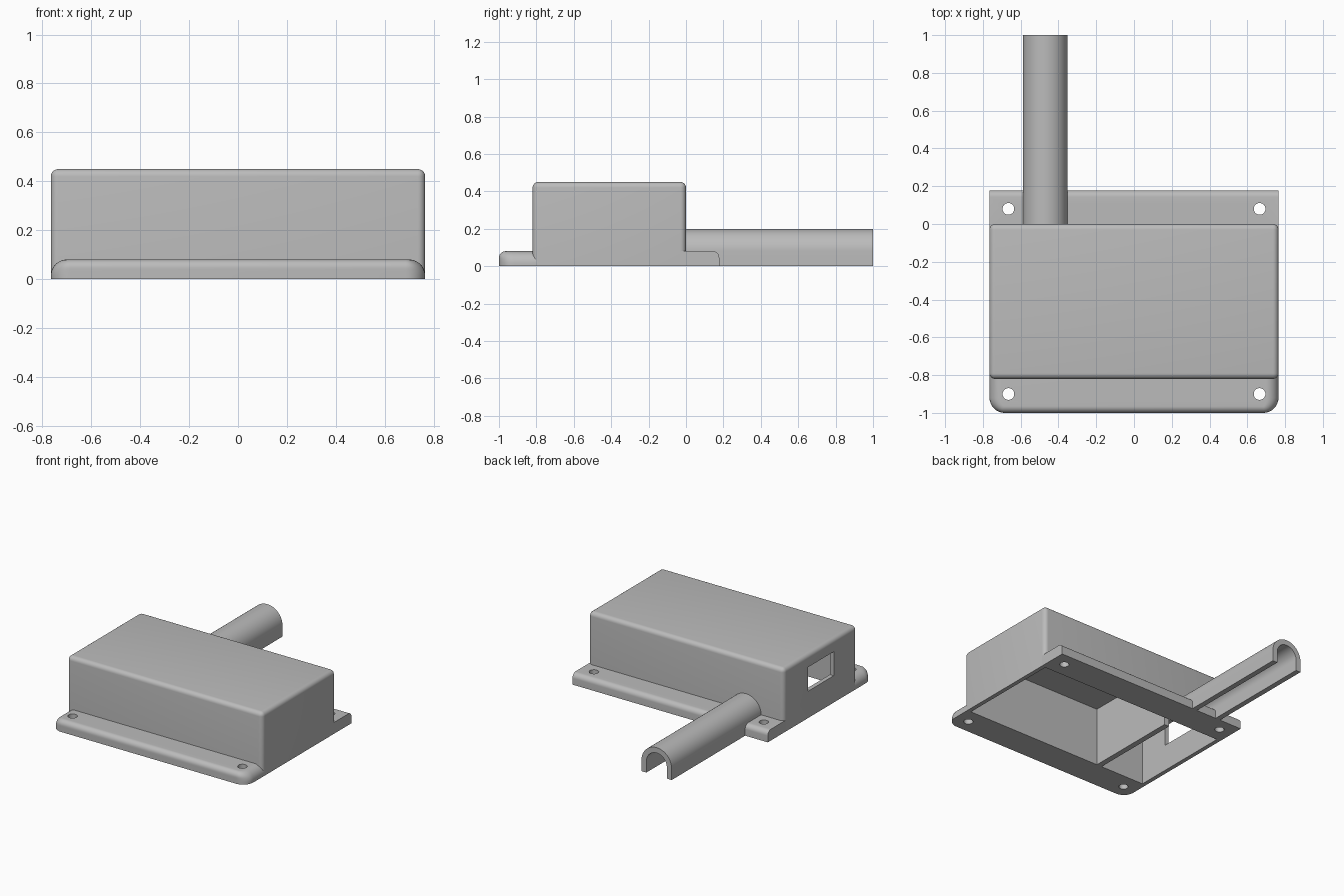
import bpy, bmesh
from math import sin, cos, pi, sqrt

cube = bpy.data.objects.get("Cube")
if cube:
    bpy.data.objects.remove(cube, do_unlink=True)

grey = bpy.data.materials.new("plain grey")
grey.use_nodes = True
COLOUR = (0.5, 0.5, 0.5, 1)
grey.diffuse_color = COLOUR
grey.node_tree.nodes["Principled BSDF"].inputs["Base Color"].default_value = COLOUR

HALF = 0.765      # half width of the case
WALL = 0.03
FLANGE = 0.08     # flange height


def finish(bm, name):
    bmesh.ops.recalc_face_normals(bm, faces=bm.faces)
    mesh = bpy.data.meshes.new(name)
    bm.to_mesh(mesh)
    bm.free()
    mesh.materials.append(grey)
    obj = bpy.data.objects.new(name, mesh)
    bpy.context.collection.objects.link(obj)
    return obj


def loft(rings, name):
    """Skin matching rings of points and cap both ends."""
    bm = bmesh.new()
    loops = [[bm.verts.new(p) for p in ring] for ring in rings]
    for a, b in zip(loops, loops[1:]):
        for i in range(len(a)):
            j = (i + 1) % len(a)
            bm.faces.new((a[i], a[j], b[j], b[i]))
    bm.faces.new(loops[0])
    bm.faces.new(loops[-1])
    return finish(bm, name)


def box(name, lo, hi, radius=0):
    """Box between two corners, optionally rounded except at the bottom."""
    bm = bmesh.new()
    bmesh.ops.create_cube(bm, size=1)
    for v in bm.verts:
        v.co = [h if c > 0 else l for c, l, h in zip(v.co, lo, hi)]
    if radius:
        edges = [e for e in bm.edges if any(v.co.z > lo[2] + 0.001 for v in e.verts)]
        bmesh.ops.bevel(bm, geom=edges, offset=radius, segments=6,
                        profile=0.5, affect='EDGES')
    return finish(bm, name)


def cut(target, cutter):
    cutter.hide_render = True
    mod = target.modifiers.new("cut", 'BOOLEAN')
    mod.operation, mod.solver, mod.object = 'DIFFERENCE', 'EXACT', cutter
    bpy.context.view_layer.objects.active = target
    bpy.ops.object.modifier_apply(modifier=mod.name)
    bpy.data.objects.remove(cutter, do_unlink=True)


def arc(cx, cy, rx, ry, start, end, n):
    angles = [start + (end - start) * i / n for i in range(n + 1)]
    return [(cx + rx * cos(a), cy + ry * sin(a)) for a in angles]


def screw_holes(target, y):
    for x in (-0.665, 0.665):
        circle = arc(x, y, 0.031, 0.031, 0, 2 * pi, 32)[:-1]
        cut(target, loft([[(*p, z) for p in circle] for z in (-0.1, 0.2)], "hole_cutter"))


# Hollow case, open underneath, with a side window
case = box("case", (-HALF, -0.82, 0), (HALF, 0, 0.45), 0.03)
cut(case, box("cavity_cutter", (-HALF + WALL, -0.82 + WALL, -0.1), (HALF - WALL, -WALL, 0.42)))
cut(case, box("window_cutter", (-0.9, -0.56, 0.19), (-0.7, -0.27, 0.36)))

# Inner partition
partition = box("partition", (-0.385, -0.80, 0), (-0.345, -0.10, 0.43))


# Front flange: rounded plan corners and a soft upper edge
def inset(z, r):
    rise = max(0, z - (FLANGE - r))
    return r - sqrt(max(0, r * r - rise * rise))


def flange_ring(z):
    side, front = inset(z, 0.065), inset(z, 0.035)
    w, y = HALF - side, -1 + front
    rx, ry = 0.08 - side, 0.08 - front
    pts = [(-w, -0.79)]
    pts += arc(-w + rx, y + ry, rx, ry, pi, 1.5 * pi, 8)
    pts += arc(w - rx, y + ry, rx, ry, 1.5 * pi, 2 * pi, 8)
    pts.append((w, -0.79))
    return [(px, py, z) for px, py in pts]


levels = [0] + [0.015 + 0.065 * sin(i * pi / 24) for i in range(13)]
front_flange = loft([flange_ring(z) for z in levels], "front_flange")
screw_holes(front_flange, -0.9)

# Rear flange: straight strip with a rounded rear edge
r = 0.035
profile = [(-WALL, 0)] + [(0.178, 0)] + arc(0.178 - r, FLANGE - r, r, r, 0, pi / 2, 8) + [(-WALL, FLANGE)]
rear_flange = loft([[(x, y, z) for y, z in profile] for x in (-HALF, HALF)], "rear_flange")
screw_holes(rear_flange, 0.08)

# Cable channel: arched cover open underneath
CX, SPRING, OUTER, INNER = -0.47, 0.08, 0.118, 0.08
arch = [(CX + OUTER, 0)] + arc(CX, SPRING, OUTER, OUTER, 0, pi, 32) + [(CX - OUTER, 0)]
arch += [(CX - INNER, 0)] + arc(CX, SPRING, INNER, INNER, pi, 0, 32) + [(CX + INNER, 0)]
channel = loft([[(x, y, z) for x, z in arch] for y in (-0.02, 1)], "cable_channel")

# Smooth rounded parts, keep edges sharp
bpy.ops.object.select_all(action='DESELECT')
for obj in (case, partition, front_flange, rear_flange, channel):
    obj.select_set(True)
    bpy.context.view_layer.objects.active = obj
bpy.ops.object.shade_smooth_by_angle(angle=pi / 6)
